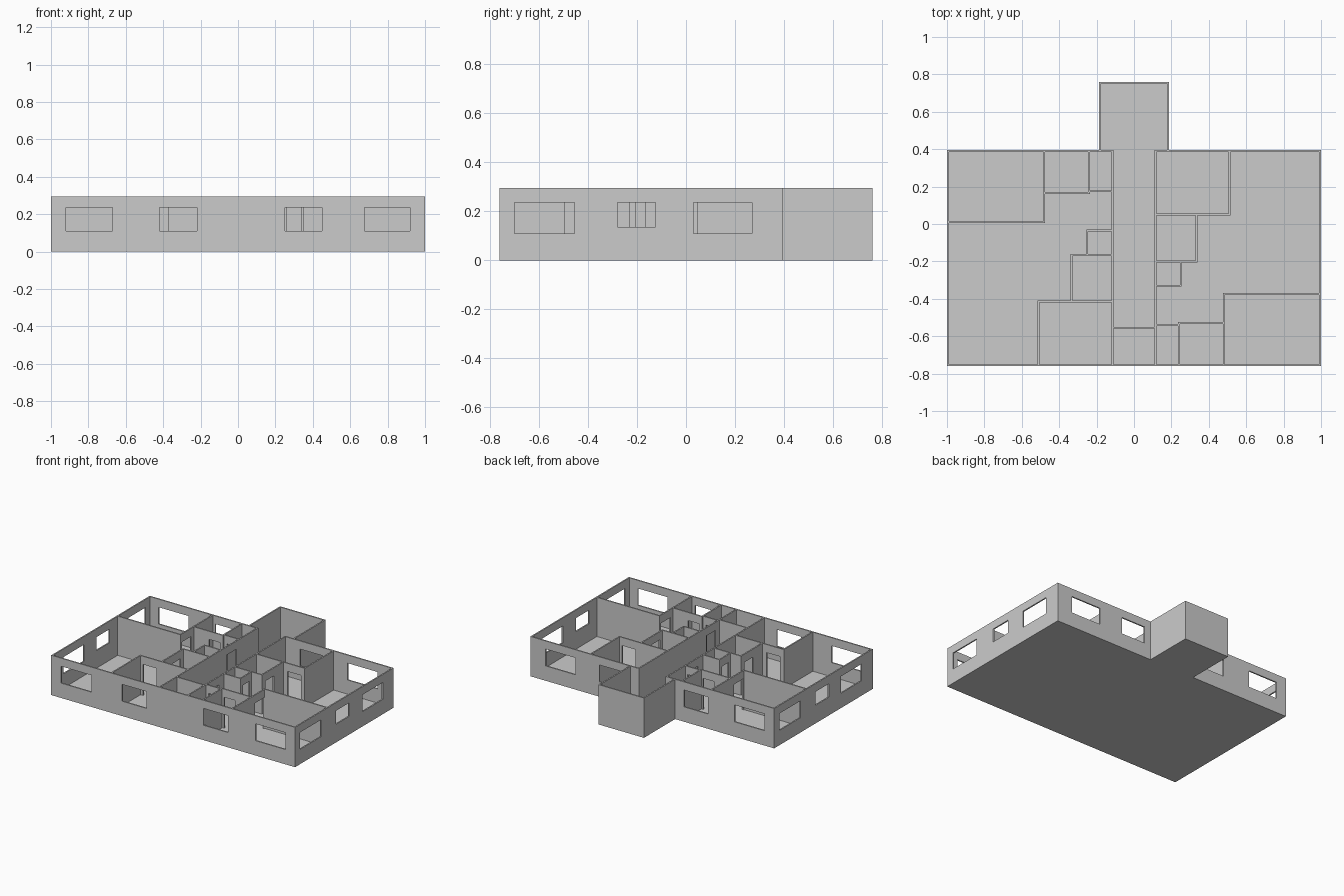
import bpy, bmesh
from mathutils import Matrix, Vector

if "Cube" in bpy.data.objects:
    bpy.data.objects.remove(bpy.data.objects["Cube"])

H = 0.295          # wall height
T = 0.01           # wall thickness
WIN = (0.11, 0.235)
SMALL = (0.135, 0.235)
DOOR = (0.0, 0.235)


def box(bm, x0, x1, y0, y1, z0, z1):
    if min(x1 - x0, y1 - y0, z1 - z0) < 1e-5:
        return
    m = Matrix.Translation(((x0 + x1) / 2, (y0 + y1) / 2, (z0 + z1) / 2)) \
        @ Matrix.Diagonal((x1 - x0, y1 - y0, z1 - z0, 1))
    bmesh.ops.create_cube(bm, size=1, matrix=m)


def wall(bm, axis, pos, a, b, openings=()):
    """Wall along an axis centred on pos, from a to b; openings are (start, end, (z0, z1))."""
    def part(s, e, z0, z1):
        lo, hi = pos - T / 2, pos + T / 2
        if axis == 'x':
            box(bm, s, e, lo, hi, z0, z1)
        else:
            box(bm, lo, hi, s, e, z0, z1)
    cur = a
    for s, e, (z0, z1) in sorted(openings):
        part(cur, s, 0, H)
        part(s, e, 0, z0)
        part(s, e, z1, H)
        cur = e
    part(cur, b, 0, H)


def finish(bm, name):
    me = bpy.data.meshes.new(name)
    bm.to_mesh(me)
    bm.free()
    ob = bpy.data.objects.new(name, me)
    bpy.context.collection.objects.link(ob)
    return ob


# floor slab with the stairwell extension
bm = bmesh.new()
pts = [(-1, -.76), (1, -.76), (1, .395), (.187, .395), (.187, .76),
       (-.187, .76), (-.187, .395), (-1, .395)]
f = bm.faces.new([bm.verts.new((x, y, 0)) for x, y in pts])
g = bmesh.ops.extrude_face_region(bm, geom=[f])
bmesh.ops.translate(bm, vec=Vector((0, 0, .005)),
                    verts=[v for v in g['geom'] if isinstance(v, bmesh.types.BMVert)])
bmesh.ops.recalc_face_normals(bm, faces=bm.faces)
finish(bm, "floor")

# outer walls with windows
h = T / 2
bm = bmesh.new()
wall(bm, 'x', -.76 + h, -1, 1, [(-.92, -.67, WIN), (-.42, -.22, WIN),
                                (.25, .45, WIN), (.675, .92, WIN)])
wall(bm, 'x', .395 - h, -1, -.11, [(-.92, -.675, WIN), (-.455, -.26, WIN)])
wall(bm, 'x', .395 - h, .11, 1, [(.24, .435, WIN), (.63, .875, WIN)])
wall(bm, 'y', 1 - h, -.76 + T, .395 - T, [(-.7, -.455, WIN), (-.28, -.125, SMALL), (.03, .27, WIN)])
wall(bm, 'y', -1 + h, -.76 + T, .395 - T, [(-.63, -.39, WIN), (-.245, -.09, SMALL), (.085, .33, WIN)])
finish(bm, "outer_walls")

# stairwell walls and corridor end
bm = bmesh.new()
wall(bm, 'x', .76 - h, -.187, .187)
for s in (-1, 1):
    wall(bm, 'y', s * (.187 - h), .395, .76 - T)
wall(bm, 'x', -.555, -.11, .11)
finish(bm, "stairwell_walls")


# partitions of one flat; the other flat is the same plan turned half round
def flat(name):
    bm = bmesh.new()
    wall(bm, 'y', -.115, -.75, .385, [(.03, .14, DOOR)])
    wall(bm, 'y', -.48, .005, .385, [(.02, .13, DOOR)])
    wall(bm, 'x', .01, -.99, -.485)
    wall(bm, 'x', .165, -.475, -.235, [(-.35, -.26, DOOR)])
    wall(bm, 'y', -.24, .17, .385)
    wall(bm, 'x', .175, -.235, -.12, [(-.21, -.14, DOOR)])
    wall(bm, 'x', -.035, -.255, -.12)
    wall(bm, 'y', -.25, -.16, -.04, [(-.135, -.06, DOOR)])
    wall(bm, 'x', -.165, -.34, -.12)
    wall(bm, 'y', -.335, -.41, -.17, [(-.3, -.2, DOOR)])
    wall(bm, 'x', -.415, -.515, -.12, [(-.485, -.375, DOOR)])
    wall(bm, 'y', -.51, -.75, -.42)
    return finish(bm, name)


flat("left_flat_partitions")
right = flat("right_flat_partitions")
right.data.transform(Matrix.Translation((0, -.365, 0)) @ Matrix.Diagonal((-1, -1, 1, 1)))
